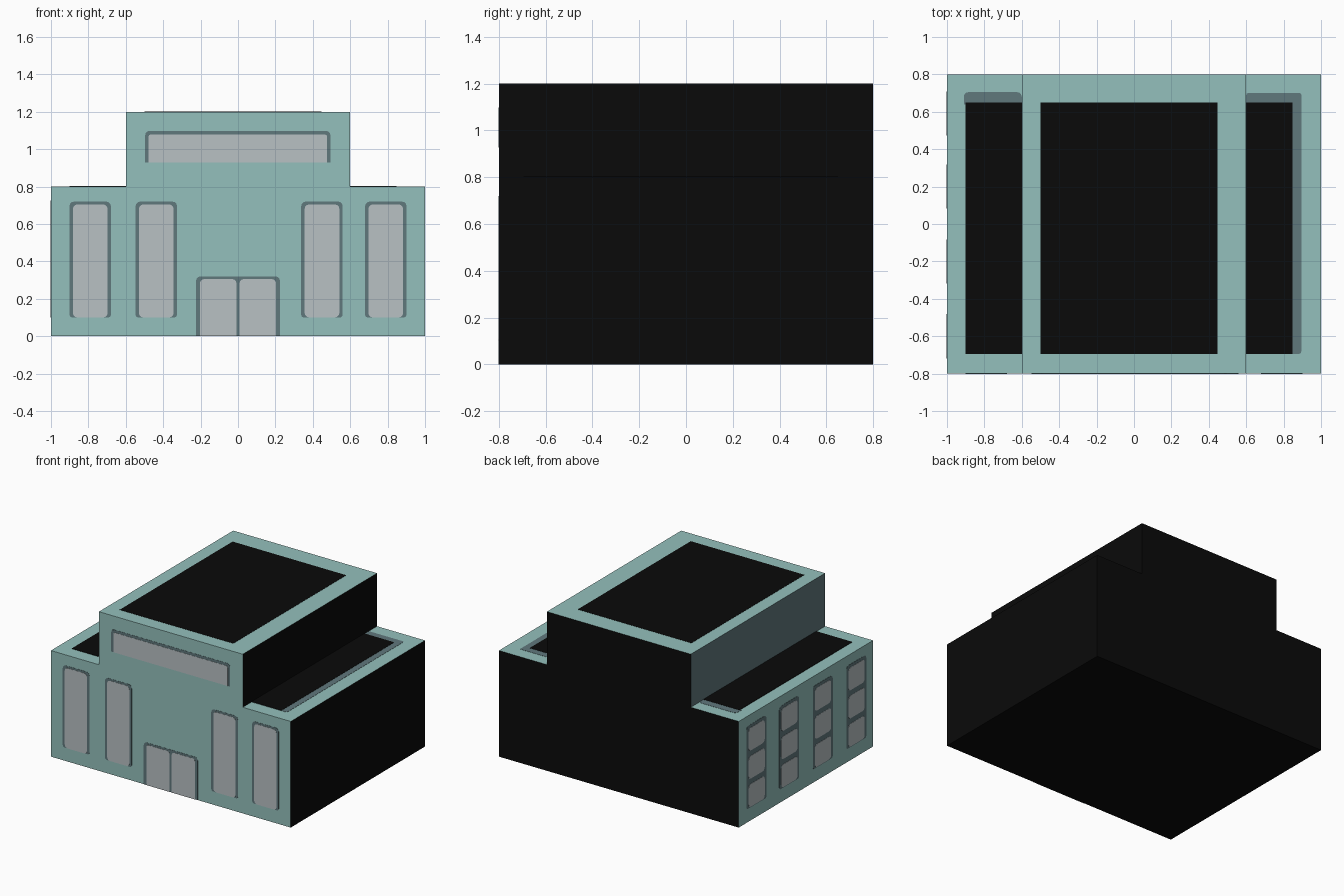
import bpy, bmesh, math

if "Cube" in bpy.data.objects:
    bpy.data.objects.remove(bpy.data.objects["Cube"])


def material(name, rgb):
    m = bpy.data.materials.new(name)
    m.diffuse_color = (*rgb, 1.0)
    m.use_nodes = True
    m.node_tree.nodes["Principled BSDF"].inputs["Base Color"].default_value = m.diffuse_color
    return m


TEAL = material("teal wall", (0.296, 0.527, 0.503))
SLATE = material("slate frame", (0.117, 0.188, 0.202))
GLASS = material("pale glass", (0.479, 0.533, 0.552))
BLACK = material("black", (0.003, 0.003, 0.003))


def make_object(name, bm, mats):
    bmesh.ops.recalc_face_normals(bm, faces=bm.faces)
    mesh = bpy.data.meshes.new(name)
    bm.to_mesh(mesh)
    bm.free()
    for m in mats:
        mesh.materials.append(m)
    ob = bpy.data.objects.new(name, mesh)
    bpy.context.collection.objects.link(ob)
    return ob


def prism(lower, upper):
    bm = bmesh.new()
    a = [bm.verts.new(p) for p in lower]
    b = [bm.verts.new(p) for p in upper]
    bm.faces.new(a)
    bm.faces.new(b[::-1])
    n = len(a)
    for i in range(n):
        bm.faces.new((a[i], a[(i + 1) % n], b[(i + 1) % n], b[i]))
    return bm


def outline(u0, u1, v0, v1, rt, rb):
    """Rectangle with rounded top (rt) and bottom (rb) corners."""
    pts = []
    for cu, cv, r, su, sv, start in ((u1, v0, rb, -1, 1, 270), (u1, v1, rt, -1, -1, 0),
                                     (u0, v1, rt, 1, -1, 90), (u0, v0, rb, 1, 1, 180)):
        if r == 0:
            pts.append((cu, cv))
            continue
        for k in range(4):
            t = math.radians(start + 30 * k)
            pts.append((cu + su * r + r * math.cos(t), cv + sv * r + r * math.sin(t)))
    return pts


# Each wall or roof maps (u, v, outward offset) into the model frame
SIDES = {
    "front": lambda u, v, d: (u, -0.8 - d, v),
    "left": lambda u, v, d: (-1 - d, u, v),
    "wing_roof": lambda u, v, d: (u, v, 0.8 + d),
    "tower_roof": lambda u, v, d: (u, v, 1.2 + d),
}


def plate(name, side, rect, mat, depth=0.0015, rt=0.0, rb=0.0):
    put = SIDES[side]
    pts = outline(*rect, rt, rb)
    return make_object(name, prism([put(u, v, -0.001) for u, v in pts],
                                   [put(u, v, depth) for u, v in pts]), [mat])


# Stepped building body, black on its right, back and underside
profile = [(-1, 0), (1, 0), (1, 0.8), (0.6, 0.8), (0.6, 1.2), (-0.6, 1.2), (-0.6, 0.8), (-1, 0.8)]
bm = prism([(x, -0.8, z) for x, z in profile], [(x, 0.8, z) for x, z in profile])
bmesh.ops.recalc_face_normals(bm, faces=bm.faces)
for f in bm.faces:
    n = f.normal
    if n.x > 0.5 or n.y > 0.5 or n.z < -0.5:
        f.material_index = 2
    elif n.x < -0.5 and f.calc_center_median().z > 0.8:
        f.material_index = 1
make_object("building_body", bm, [TEAL, SLATE, BLACK])

G = 0.003  # glass sits just proud of its frame

# Tall front windows
for i, c in enumerate((-0.79, -0.437, 0.449, 0.79)):
    plate(f"front_window_frame_{i}", "front", (c - 0.111, c + 0.111, 0.10, 0.72), SLATE, rt=0.025, rb=0.015)
    plate(f"front_window_glass_{i}", "front", (c - 0.093, c + 0.093, 0.10, 0.705), GLASS, G, 0.025, 0.025)

# Double entrance door
plate("door_frame", "front", (-0.225, 0.225, 0, 0.32), SLATE, rt=0.025)
for name, u0, u1 in (("left", -0.203, -0.009), ("right", 0.009, 0.203)):
    plate(f"door_glass_{name}", "front", (u0, u1, 0, 0.305), GLASS, G, 0.02)

# Wide upper window
plate("upper_window_frame", "front", (-0.497, 0.495, 0.928, 1.098), SLATE, rt=0.025)
plate("upper_window_glass", "front", (-0.478, 0.476, 0.928, 1.078), GLASS, G, 0.01)

# Left side windows, three panes each
for i, c in enumerate((0.59, 0.2, -0.2, -0.6)):
    plate(f"side_window_frame_{i}", "left", (c - 0.118, c + 0.118, 0.10, 0.725), SLATE, rt=0.025, rb=0.015)
    for j in range(3):
        z = 0.105 + 0.212 * j
        plate(f"side_window_pane_{i}_{j}", "left", (c - 0.096, c + 0.096, z, z + 0.172), GLASS, G, 0.025, 0.025)

# Roof panels
plate("left_roof_border", "wing_roof", (-0.91, -0.6, 0.64, 0.705), SLATE, rt=0.025)
plate("left_roof_panel", "wing_roof", (-0.9, -0.6, -0.695, 0.65), BLACK, G)
plate("right_roof_border", "wing_roof", (0.6, 0.895, -0.695, 0.70), SLATE, rt=0.01, rb=0.015)
plate("right_roof_panel", "wing_roof", (0.6, 0.848, -0.695, 0.65), BLACK, G)
plate("tower_roof_panel", "tower_roof", (-0.5, 0.447, -0.695, 0.65), BLACK)
